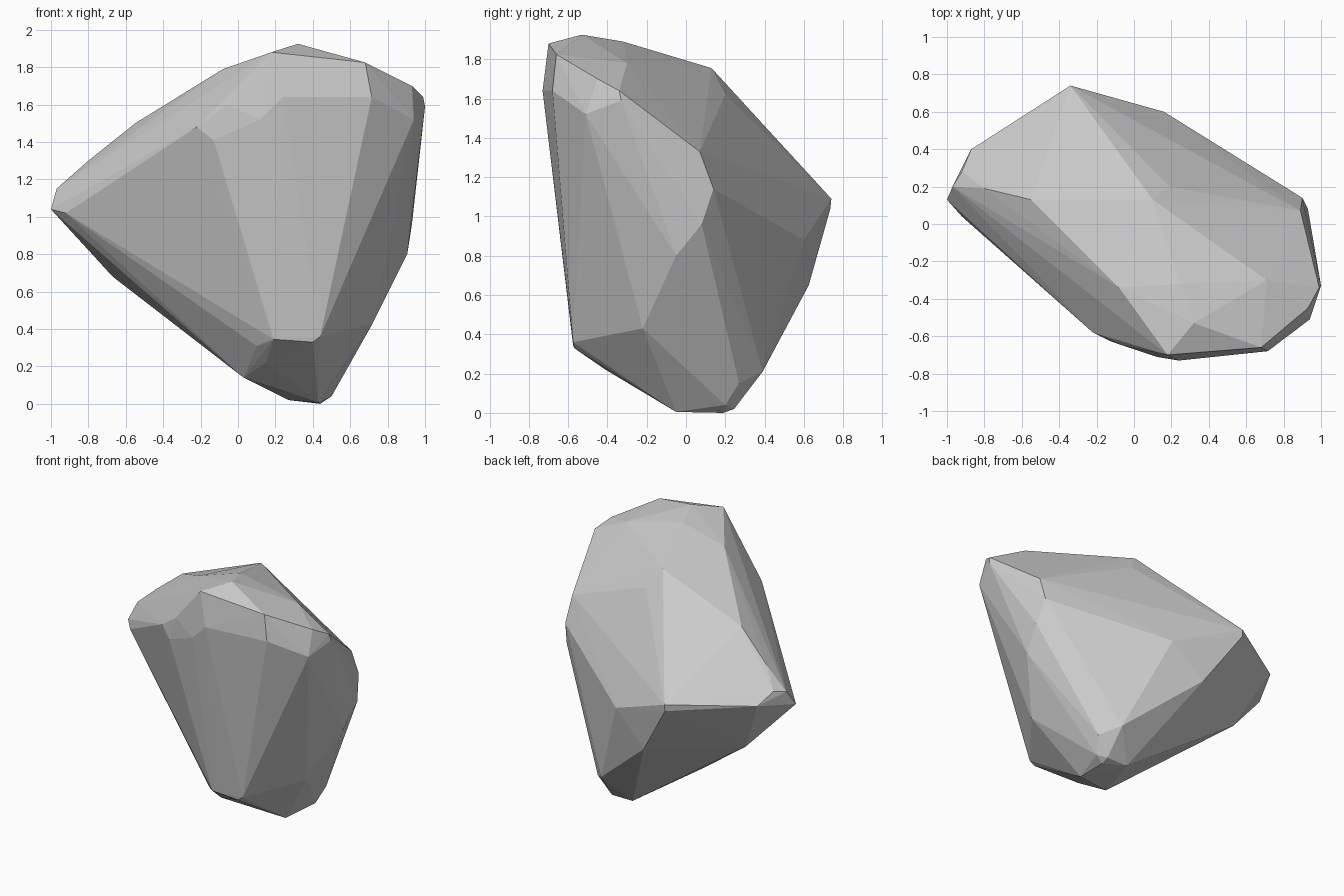
import bpy, bmesh

# Corner points of the faceted boulder, grouped from crown to base
crown = [(.32, -.53, 1.925), (.18, -.70, 1.88), (.68, -.66, 1.825), (.25, -.32, 1.89),
         (.71, -.30, 1.78), (-.08, -.34, 1.79), (.10, .13, 1.755), (.19, .20, 1.62),
         (.93, -.45, 1.70), (.99, -.34, 1.64), (1.0, -.33, 1.59), (.94, -.51, 1.52)]
front_face = [(.24, -.73, 1.64), (.715, -.68, 1.64), (.12, -.71, 1.52), (-.06, -.65, 1.6),
              (-.13, -.625, 1.41), (-.22, -.58, 1.48)]
left_tip = [(-.55, .13, 1.5), (-.80, .19, 1.3), (-.97, .20, 1.15), (-.92, .28, 1.17),
            (-.87, .40, 1.09), (-1.0, .13, 1.04), (-.92, .04, 1.02), (-.67, .25, .68)]
back = [(-.34, .74, 1.09), (-.34, .735, 1.04), (.16, .60, .88), (-.09, .625, .65),
        (.34, .48, .79), (.43, .39, .21)]
right_side = [(.89, .07, 1.33), (.90, .14, 1.14), (.93, .08, .96), (.905, -.05, .8),
              (.72, -.22, .43), (.54, .27, .15)]
base = [(.50, .20, .04), (.44, .19, 0), (.44, .245, .02), (.27, .245, .02), (.43, -.05, .005),
        (.03, -.26, .14), (.15, -.41, .22), (.10, -.48, .31), (.19, -.575, .345),
        (.40, -.57, .33), (.44, -.575, .36)]

# Wrap the points in a convex skin with flat facets
bm = bmesh.new()
for p in crown + front_face + left_tip + back + right_side + base:
    bm.verts.new(p)
bmesh.ops.convex_hull(bm, input=bm.verts[:])
bmesh.ops.delete(bm, geom=[v for v in bm.verts if not v.link_faces], context='VERTS')
bmesh.ops.recalc_face_normals(bm, faces=bm.faces[:])
mesh = bpy.data.meshes.new("boulder")
bm.to_mesh(mesh)
bm.free()
bpy.context.collection.objects.link(bpy.data.objects.new("boulder", mesh))
